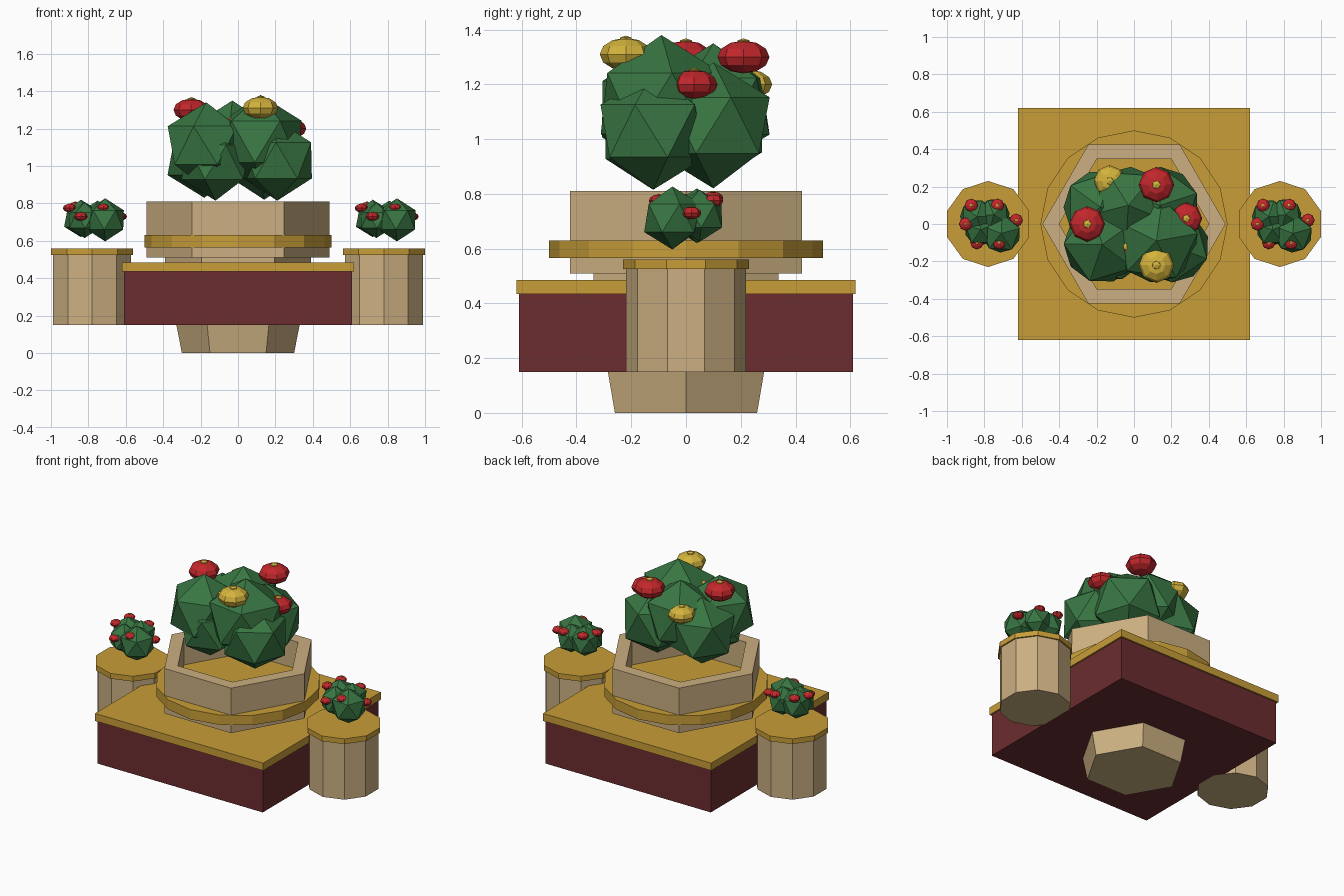
import bpy, bmesh, math
from mathutils import Matrix

cube = bpy.data.objects.get("Cube")
if cube:
    bpy.data.objects.remove(cube, do_unlink=True)


def material(name, rgb):
    m = bpy.data.materials.new(name)
    m.use_nodes = True
    m.diffuse_color = (*rgb, 1)
    m.node_tree.nodes["Principled BSDF"].inputs["Base Color"].default_value = (*rgb, 1)
    return m


TAN = material("sandstone", (0.60, 0.43, 0.22))
GOLD = material("gold_trim", (0.58, 0.34, 0.04))
MAROON = material("maroon", (0.15, 0.026, 0.028))
GREEN = material("leaf_green", (0.04, 0.18, 0.055))
RED = material("petal_red", (0.54, 0.02, 0.024))
YELLOW = material("petal_yellow", (0.65, 0.45, 0.045))


def finish(name, bm, *mats):
    bmesh.ops.recalc_face_normals(bm, faces=bm.faces)
    mesh = bpy.data.meshes.new(name)
    bm.to_mesh(mesh)
    bm.free()
    for m in mats:
        mesh.materials.append(m)
    ob = bpy.data.objects.new(name, mesh)
    bpy.context.collection.objects.link(ob)
    return ob


def prism(name, sides, rings, mat, x=0, start=0.0):
    """Stack of polygon rings (radius, z), capped at both ends."""
    bm = bmesh.new()
    loops = []
    for r, z in rings:
        angles = [start + math.tau * i / sides for i in range(sides)]
        loops.append([bm.verts.new((x + r * math.cos(a), r * math.sin(a), z)) for a in angles])
    for lo, hi in zip(loops, loops[1:]):
        for i in range(sides):
            j = (i + 1) % sides
            bm.faces.new((lo[i], lo[j], hi[j], hi[i]))
    bm.faces.new(loops[0][::-1])
    bm.faces.new(loops[-1])
    return finish(name, bm, mat)


def box(name, half, z0, z1, mat):
    return prism(name, 4, [(half * math.sqrt(2), z0), (half * math.sqrt(2), z1)],
                 mat, start=math.pi / 4)


def bush(name, centre, blobs):
    """Cluster of overlapping faceted balls: x, y, z, radius, yaw."""
    bm = bmesh.new()
    for x, y, z, r, yaw in blobs:
        place = Matrix.Translation((centre + x, y, z)) @ Matrix.Rotation(math.radians(yaw), 4, 'Z')
        bmesh.ops.create_icosphere(bm, subdivisions=1, radius=r, matrix=place)
    return finish(name, bm, GREEN)


def flower(name, loc, r, petal):
    """Flattened eight-sided bloom with a yellow heart on top."""
    bm = bmesh.new()
    base = Matrix.Translation(loc)
    bmesh.ops.create_uvsphere(bm, u_segments=8, v_segments=6, radius=r,
                              matrix=base @ Matrix.Diagonal((1, 1, 0.63, 1)))
    petals = set(bm.faces)
    heart = base @ Matrix.Translation((0, 0, r * 0.58)) @ Matrix.Diagonal((1, 1, 0.5, 1))
    bmesh.ops.create_icosphere(bm, subdivisions=1, radius=r * 0.27, matrix=heart)
    for f in bm.faces:
        f.material_index = 0 if f in petals else 1
    return finish(name, bm, petal, YELLOW)


# Plinth
box("plinth", 0.61, 0.15, 0.44, MAROON)
box("plinth_top", 0.62, 0.435, 0.485, GOLD)

# Tapered foot, urn neck, open urn and its round band, which also fills the urn
prism("foot", 6, [(0.30, 0), (0.33, 0.152)], TAN)
prism("urn_neck", 6, [(0.39, 0.48), (0.39, 0.515)], TAN)
prism("urn", 6, [(0.49, 0.51), (0.49, 0.81), (0.40, 0.81), (0.40, 0.58)], TAN)
prism("urn_band", 16, [(0.50, 0.565), (0.50, 0.63)], GOLD)

# Main bush and blooms
bush("main_bush", 0, [
    (0.12, -0.09, 1.13, 0.25, 10), (0.21, -0.12, 1.03, 0.215, -20),
    (-0.17, -0.11, 1.11, 0.23, 35), (-0.12, -0.12, 1.02, 0.205, 0),
    (-0.03, 0.10, 1.12, 0.23, 50), (0.14, 0.10, 1.05, 0.23, 18),
    (-0.18, 0.09, 1.05, 0.22, 0)])
for i, (x, y, z, petal) in enumerate([
        (-0.25, 0.0, 1.30, RED), (0.12, 0.21, 1.30, RED), (0.28, 0.03, 1.20, RED),
        (-0.04, -0.12, 1.20, RED), (-0.13, 0.23, 1.20, YELLOW), (0.12, -0.22, 1.31, YELLOW)]):
    flower(f"bloom_{i + 1}", (x, y, z), 0.095 if z > 1.25 else 0.085, petal)

# Side pillars, each with a cap, a small bush and small blooms
for side, cx in (("left", 0.78), ("right", -0.78)):
    prism(f"{side}_pillar", 10, [(0.22, 0.15), (0.22, 0.53)], TAN, cx, math.pi / 2)
    prism(f"{side}_pillar_cap", 10, [(0.23, 0.525), (0.23, 0.56)], GOLD, cx, math.pi / 2)
    bush(f"{side}_bush", cx, [
        (0.07, -0.05, 0.712, 0.115, 15), (-0.06, 0.04, 0.72, 0.10, 0),
        (0.03, 0.05, 0.72, 0.095, 40), (-0.04, -0.03, 0.71, 0.095, 20)])
    for i, (x, y, z) in enumerate([
            (0.05, 0.10, 0.775), (-0.12, 0.0, 0.775), (-0.06, -0.10, 0.73),
            (0.06, -0.10, 0.775), (-0.09, 0.10, 0.785), (0.15, 0.02, 0.73)]):
        flower(f"{side}_small_bloom_{i + 1}", (cx + x, y, z), 0.036, RED)
